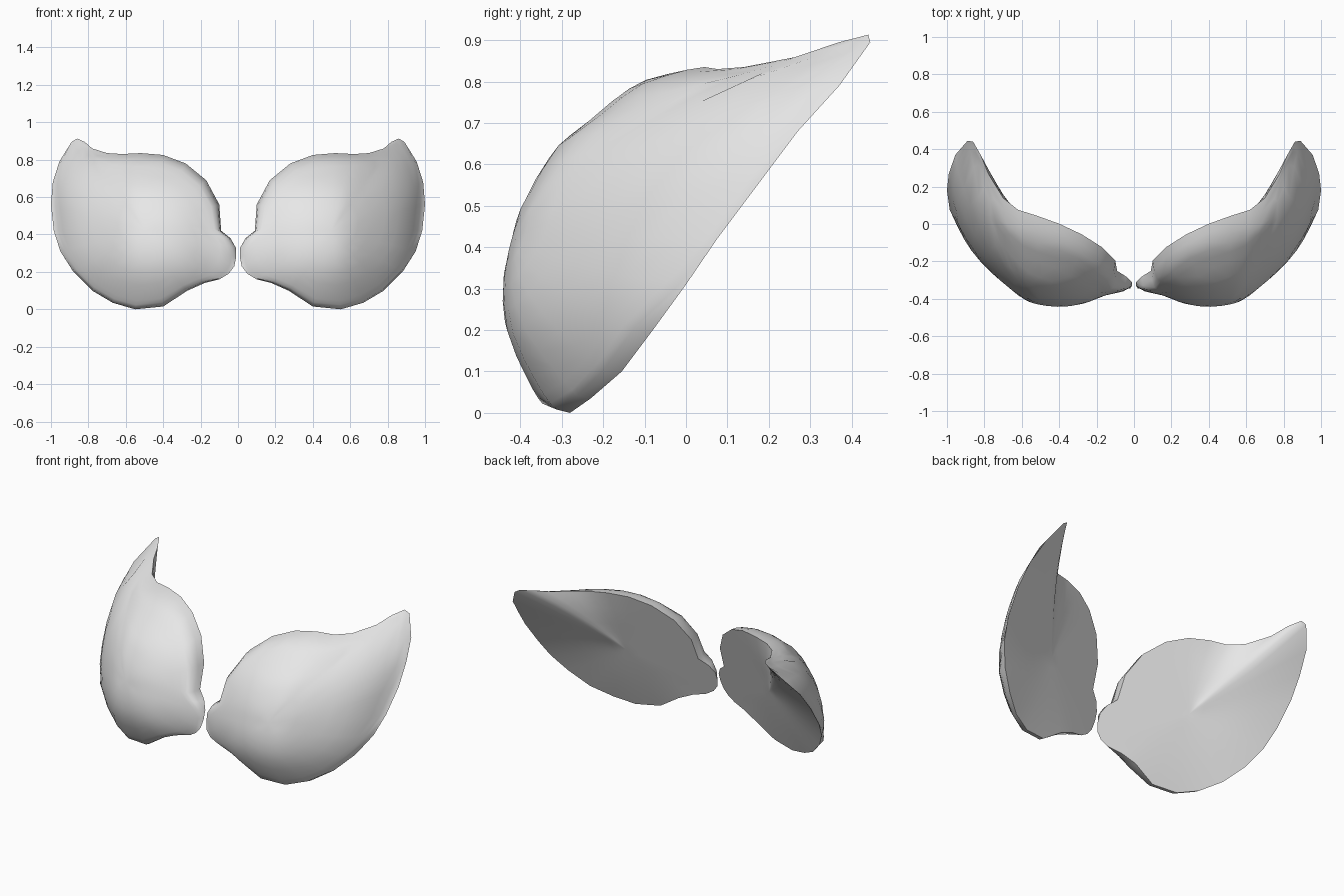
import bpy, bmesh
from mathutils import Vector

if "Cube" in bpy.data.objects:
    bpy.data.objects.remove(bpy.data.objects["Cube"])


def plane(x, z):
    """Tilted flat plane that most of the back lies on."""
    return -.16 + .33 * (x - .5) + .37 * (z - .3)


# rim of one shell (x, z): knob, upper edge, tip, outer edge, lower edge
OUTLINE = ((.01, .28), (.012, .33), (.04, .38), (.09, .42), (.10, .56), (.17, .69),
           (.28, .78), (.40, .825), (.52, .835), (.62, .83), (.70, .835), (.78, .86),
           (.82, .895), (.86, .913), (.89, .895), (.955, .79), (.99, .68), (1.0, .56),
           (.985, .42), (.95, .31), (.88, .20), (.78, .10), (.67, .035), (.55, .0),
           (.40, .015), (.27, .10), (.18, .14), (.10, .16), (.05, .19), (.02, .23))
# the tip and outer edge bend back from the plane: y by outline index
BENT = {10: .14, 11: .27, 12: .37, 13: .44, 14: .445, 15: .37, 16: .27, 17: .18,
        18: .075, 19: .0, 20: -.08, 21: -.155, 22: -.23, 23: -.28, 24: -.315}
RIM = [Vector((x, BENT.get(i, plane(x, z)), z)) for i, (x, z) in enumerate(OUTLINE)]
N = len(RIM)
CENTRE = Vector((.5, plane(.5, .42), .42))

# front curve across the width, and how far it sweeps back with height
ACROSS = ((0, -.325), (.06, -.36), (.15, -.38), (.27, -.425), (.39, -.442),
          (.5, -.433), (.58, -.407), (.7, -.315), (.85, -.17), (.94, -.02),
          (.99, .12), (1, .2))
SWEEP = ((0, .14), (.01, .105), (.1, .05), (.2, .008), (.31, 0), (.42, .02),
         (.51, .05), (.65, .135), (.7, .2), (.8, .33), (.825, .42), (.86, .51),
         (.915, .6))


def curve(table, v):
    """Smooth interpolation through a table of points."""
    v = min(max(v, table[0][0]), table[-1][0])
    k = next(i for i in range(len(table) - 1) if v <= table[i + 1][0])

    def slope(i):
        a, b = table[max(i - 1, 0)], table[min(i + 1, len(table) - 1)]
        return (b[1] - a[1]) / (b[0] - a[0])
    (x0, y0), (x1, y1) = table[k], table[k + 1]
    w = x1 - x0
    u = (v - x0) / w
    return (y0 * (1 + 2 * u) * (1 - u) ** 2 + y1 * u * u * (3 - 2 * u)
            + w * (slope(k) * u * (1 - u) ** 2 + slope(k + 1) * u * u * (u - 1)))


def front_y(p, t):
    """Dome surface, rounded down to meet the rim."""
    full = max(p.y - curve(ACROSS, p.x) - curve(SWEEP, p.z), .004)
    cap = .6 * (1 - t * t) ** .7
    return p.y - (full ** -6 + cap ** -6) ** (-1 / 6)


# softened rim, so the knob and tip fade out towards the centre
soft = list(RIM)
for _ in range(4):
    soft = [(soft[i - 1] + 2 * soft[i] + soft[(i + 1) % N]) / 4 for i in range(N)]


def back_ring(t):
    mix = min(1, (1 - t) * 2.2)
    pts = []
    for r, s in zip(RIM, soft):
        edge = r.lerp(s, mix)
        bend = edge.y - plane(edge.x, edge.z)
        p = CENTRE + (edge - CENTRE) * t
        p.y = plane(p.x, p.z) + bend * t ** 1.4
        pts.append(p)
    return pts


bm = bmesh.new()
rim = [bm.verts.new(p) for p in RIM]
fronts, backs = [rim], [rim]
for t in (.985, .955, .91, .84, .74, .6, .45, .3, .15):
    pts = back_ring(t)
    fronts.append([bm.verts.new((p.x, front_y(p, t), p.z)) for p in pts])
    backs.append([bm.verts.new(p) for p in pts])
# domed front and shallow back
for rows, y in ((fronts, front_y(CENTRE, 0)), (backs, CENTRE.y)):
    middle = bm.verts.new((CENTRE.x, y, CENTRE.z))
    for i in range(N):
        j = (i + 1) % N
        for a, b in zip(rows, rows[1:]):
            bm.faces.new((a[i], a[j], b[j], b[i]))
        bm.faces.new((rows[-1][i], rows[-1][j], middle))
bmesh.ops.recalc_face_normals(bm, faces=bm.faces)
mesh = bpy.data.meshes.new("curved_shells")
bm.to_mesh(mesh)
bm.free()

grey = bpy.data.materials.new("light_grey")
grey.diffuse_color = (.8, .8, .8, 1)
grey.use_nodes = True
grey.node_tree.nodes["Principled BSDF"].inputs["Base Color"].default_value = grey.diffuse_color
mesh.materials.append(grey)

shells = bpy.data.objects.new("curved_shells", mesh)
bpy.context.collection.objects.link(shells)
bpy.context.view_layer.objects.active = shells
shells.select_set(True)
bpy.ops.object.shade_smooth_by_angle(angle=.8)

# matching shell on the other side
mirror = shells.modifiers.new("mirror", 'MIRROR')
mirror.use_mirror_merge = False
